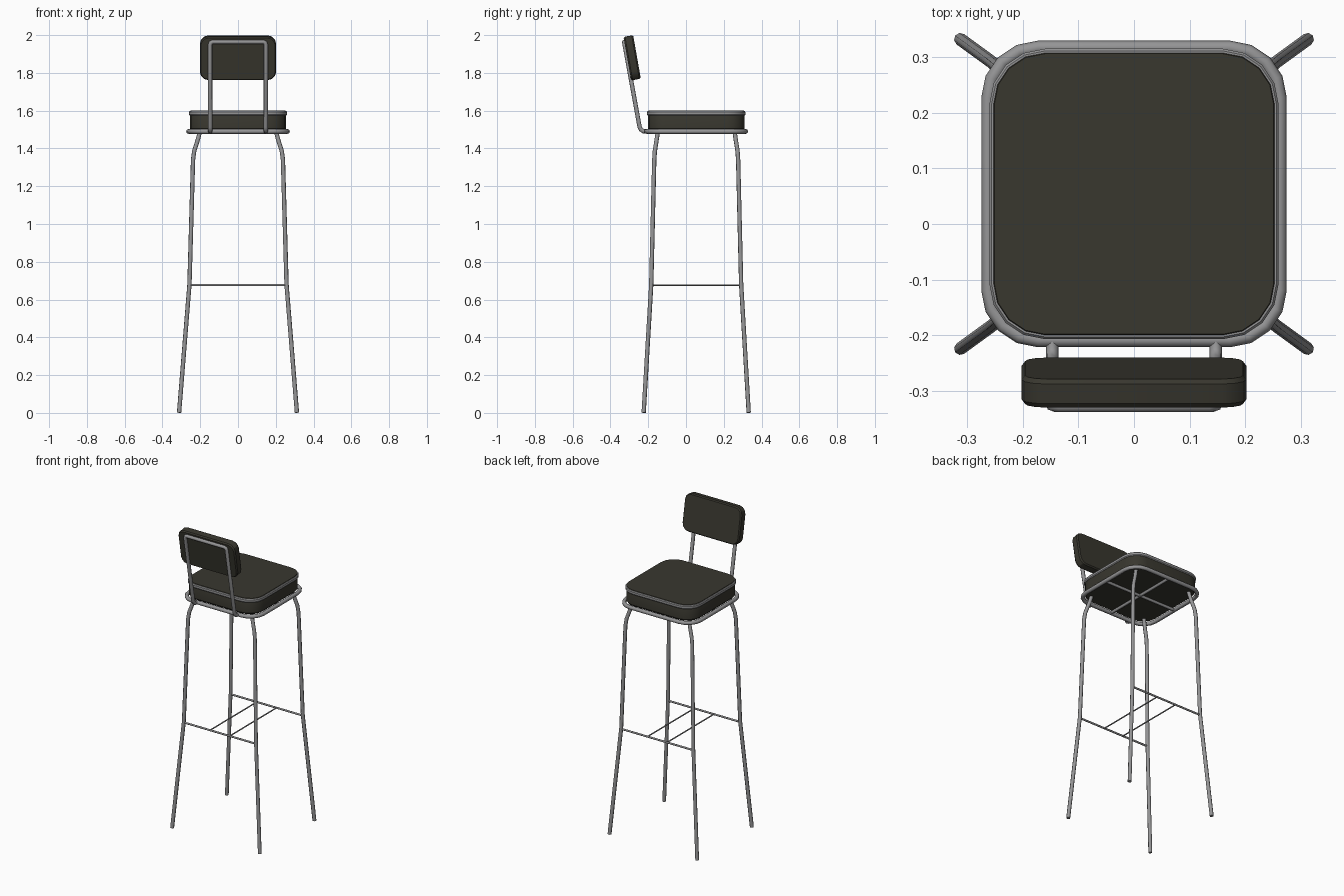
import bpy, bmesh, math
from mathutils import Matrix, Vector

cube = bpy.data.objects.get("Cube")
if cube:
    bpy.data.objects.remove(cube, do_unlink=True)


def material(name, color):
    m = bpy.data.materials.new(name)
    m.use_nodes = True
    m.diffuse_color = (*color, 1)
    bsdf = next(n for n in m.node_tree.nodes if n.type == 'BSDF_PRINCIPLED')
    bsdf.inputs["Base Color"].default_value = (*color, 1)
    return m


STEEL = material("grey steel", (0.30, 0.30, 0.305))
PADDING = material("dark olive padding", (0.04, 0.038, 0.028))
SEAT_Y = 0.054


def smooth(obj, angle):
    bpy.ops.object.select_all(action='DESELECT')
    obj.select_set(True)
    bpy.context.view_layer.objects.active = obj
    bpy.ops.object.shade_smooth_by_angle(angle=math.radians(angle))


def rounded_rect(hx, hy, r, steps):
    """Counter-clockwise outline with rounded corners."""
    pts = []
    for k, (sx, sy) in enumerate([(1, 1), (-1, 1), (-1, -1), (1, -1)]):
        for i in range(steps + 1):
            a = math.pi / 2 * (k + i / steps)
            pts.append((sx * (hx - r) + r * math.cos(a),
                        sy * (hy - r) + r * math.sin(a)))
    return pts


def tube(name, points, radius, closed=False, sides_res=2):
    """Round steel tube along a path."""
    cu = bpy.data.curves.new(name, 'CURVE')
    cu.dimensions = '3D'
    cu.bevel_depth = radius
    cu.bevel_resolution = sides_res
    cu.use_fill_caps = True
    sp = cu.splines.new('POLY')
    sp.points.add(len(points) - 1)
    for p, co in zip(sp.points, points):
        p.co = (*co, 1)
    sp.use_cyclic_u = closed
    obj = bpy.data.objects.new(name, cu)
    bpy.context.collection.objects.link(obj)
    bpy.ops.object.select_all(action='DESELECT')
    obj.select_set(True)
    bpy.context.view_layer.objects.active = obj
    bpy.ops.object.convert(target='MESH')
    obj = bpy.context.view_layer.objects.active
    obj.name = name
    obj.data.materials.clear()
    obj.data.materials.append(STEEL)
    smooth(obj, 50)
    return obj


def pad(name, hx, hy, r, steps, layers, mat, matrix):
    """Rounded slab lofted through (inset, height) layers."""
    bm = bmesh.new()
    rings = []
    for inset, z in layers:
        outline = rounded_rect(hx - inset, hy - inset, r - inset, steps)
        rings.append([bm.verts.new((x, y, z)) for x, y in outline])
    n = len(rings[0])
    for lo, hi in zip(rings, rings[1:]):
        for i in range(n):
            j = (i + 1) % n
            bm.faces.new((lo[i], lo[j], hi[j], hi[i]))
    bm.faces.new(rings[0][::-1])
    bm.faces.new(rings[-1])
    bm.transform(matrix)
    bmesh.ops.recalc_face_normals(bm, faces=bm.faces)
    me = bpy.data.meshes.new(name)
    bm.to_mesh(me)
    bm.free()
    me.materials.append(mat)
    obj = bpy.data.objects.new(name, me)
    bpy.context.collection.objects.link(obj)
    smooth(obj, 30)
    return obj


# Seat: cushion, trim band and supporting ring
at_seat = Matrix.Translation((0, SEAT_Y, 0))
pad("seat_cushion", 0.255, 0.256, 0.095, 4,
    [(0.008, 1.496), (0, 1.506), (0, 1.592), (0.004, 1.6)], PADDING, at_seat)
pad("seat_trim", 0.260, 0.261, 0.1, 4,
    [(0.004, 1.574), (0, 1.579), (0, 1.592), (0.004, 1.597)], STEEL, at_seat)
ring = [(x, y + SEAT_Y, 1.49) for x, y in rounded_rect(0.262, 0.263, 0.09, 4)]
tube("seat_ring", ring, 0.0125, closed=True)

# Cross braces under the seat
tube("brace_across", [(-0.26, SEAT_Y, 1.489), (0.26, SEAT_Y, 1.489)], 0.009)
tube("brace_along", [(0, SEAT_Y - 0.26, 1.489), (0, SEAT_Y + 0.26, 1.489)], 0.009)

# Splayed legs
leg = [(0.312, 0.278, 0.001), (0.257, 0.238, 0.68), (0.238, 0.222, 1.34),
       (0.232, 0.219, 1.385), (0.210, 0.208, 1.455), (0.200, 0.202, 1.497)]
for sx, side in ((1, "left"), (-1, "right")):
    for sy, end in ((-1, "front"), (1, "back")):
        tube(f"{end}_{side}_leg",
             [(sx * x, SEAT_Y + sy * y, z) for x, y, z in leg], 0.0115)

# Foot rails
for sy, end in ((-1, "front"), (1, "back")):
    y = SEAT_Y + sy * 0.238
    tube(f"{end}_foot_rail", [(-0.257, y, 0.677), (0.257, y, 0.677)], 0.006)
for sx, side in ((1, "left"), (-1, "right")):
    tube(f"{side}_cross_rail", [(sx * 0.07, SEAT_Y - 0.238, 0.677),
                                (sx * 0.07, SEAT_Y + 0.238, 0.677)], 0.004)

# Backrest pad, tilted away from the seat
TILT = math.radians(10)
tilt = Matrix.Translation((0, -0.285, 1.88)) @ Matrix.Rotation(TILT + math.pi / 2, 4, 'X')
pad("backrest_pad", 0.202, 0.117, 0.045, 3,
    [(0.006, -0.026), (0, -0.018), (0, 0.018), (0.006, 0.026)], PADDING, tilt)

# Backrest frame: bent tube rising from the ring
half = [(0.147, -0.205, 1.49), (0.147, -0.226, 1.491), (0.147, -0.238, 1.499),
        (0.147, -0.246, 1.515), (0.147, -0.325, 1.950),
        (0.143, -0.3265, 1.960), (0.134, -0.327, 1.964)]
tube("backrest_frame", half + [(-x, y, z) for x, y, z in reversed(half)], 0.0115)
